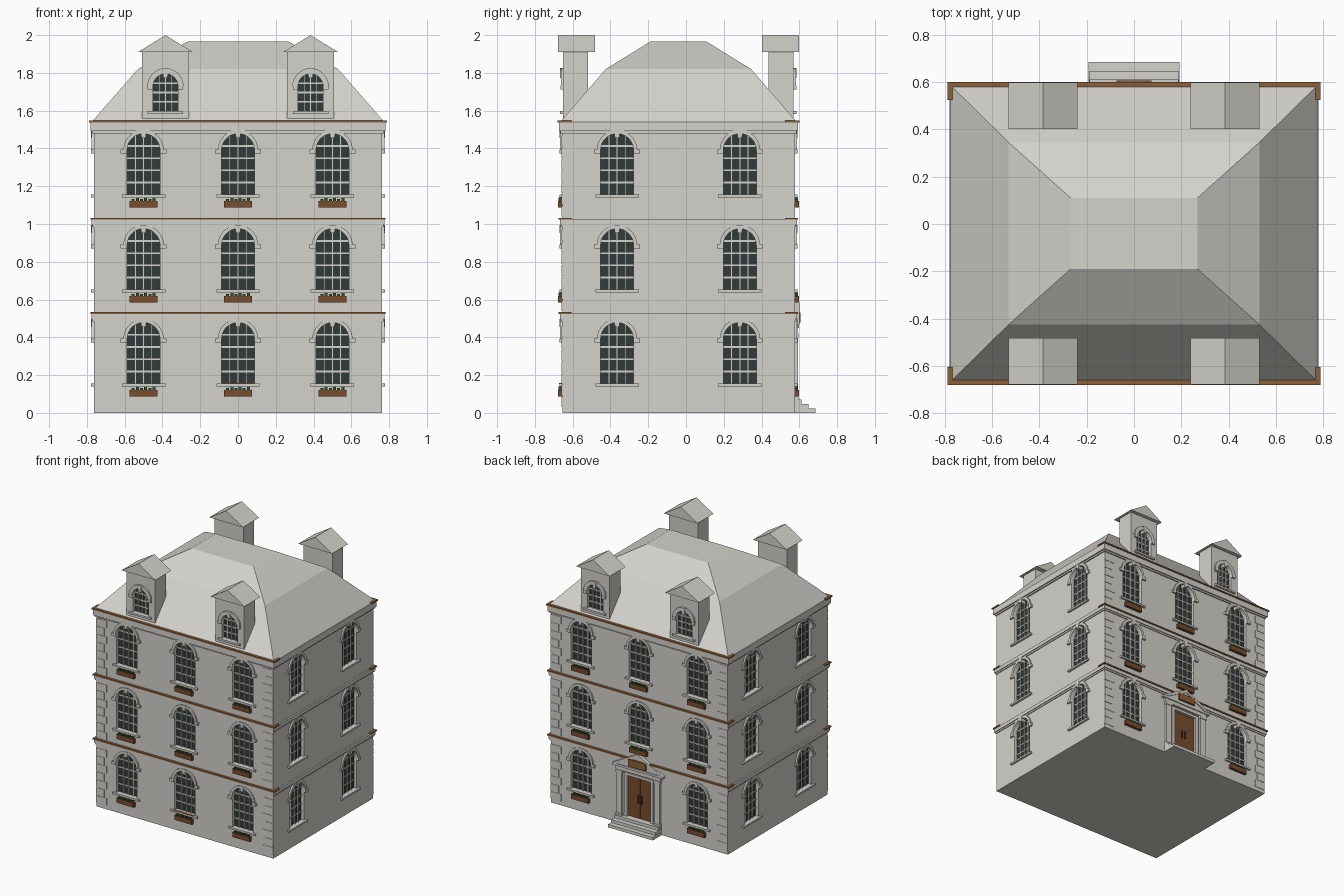
import bpy, bmesh, math
from mathutils import Matrix, Vector

if "Cube" in bpy.data.objects:
    bpy.data.objects.remove(bpy.data.objects["Cube"])

YC = -0.04                 # middle of the walls in y
WX, WY = 0.763, 0.615      # half sizes of the walls


def material(name, rgb):
    m = bpy.data.materials.new(name)
    m.diffuse_color = (*rgb, 1)
    m.use_nodes = True
    m.node_tree.nodes["Principled BSDF"].inputs["Base Color"].default_value = m.diffuse_color
    return m


STONE = material("pale_stone", (0.66, 0.645, 0.60))
GLASS = material("dark_glass", (0.03, 0.043, 0.042))
BROWN = material("brown_wood", (0.19, 0.075, 0.027))
COPPER = material("copper_trim", (0.26, 0.115, 0.04))
GREEN = material("leaf_green", (0.03, 0.075, 0.025))


class Part:
    """Collects prisms in one mesh; local x runs along a wall, y goes inward."""

    def __init__(self, name, mat):
        self.name, self.mat, self.bm = name, mat, bmesh.new()

    def prism(self, M, pts, y0, y1):
        a = [self.bm.verts.new(M @ Vector((x, y0, z))) for x, z in pts]
        b = [self.bm.verts.new(M @ Vector((x, y1, z))) for x, z in pts]
        self.bm.faces.new(a)
        self.bm.faces.new(b[::-1])
        for i in range(len(a)):
            j = (i + 1) % len(a)
            self.bm.faces.new((a[j], a[i], b[i], b[j]))

    def box(self, M, x0, x1, y0, y1, z0, z1):
        self.prism(M, [(x0, z0), (x1, z0), (x1, z1), (x0, z1)], y0, y1)

    def finish(self):
        bmesh.ops.recalc_face_normals(self.bm, faces=self.bm.faces)
        me = bpy.data.meshes.new(self.name)
        self.bm.to_mesh(me)
        me.materials.append(self.mat)
        ob = bpy.data.objects.new(self.name, me)
        bpy.context.collection.objects.link(ob)
        return ob


def frame(x, y, quarter):
    return Matrix.Translation((x, y, 0)) @ Matrix.Rotation(quarter * math.pi / 2, 4, 'Z')


I = Matrix.Translation((0, YC, 0))
FRONT, RIGHT = frame(0, YC - WY, 0), frame(WX, YC, 1)
BACK, LEFT = frame(0, YC + WY, 2), frame(-WX, YC, 3)

walls = Part("walls", STONE)
dormers = Part("dormer_walls", STONE)
cut = Part("wall_cutter", STONE)
dcut = Part("dormer_cutter", STONE)
glass = Part("window_glass", GLASS)
bars = Part("window_bars", STONE)
arches = Part("window_arches", STONE)
sills = Part("window_sills", STONE)
planters = Part("planters", BROWN)
plants = Part("plants", GREEN)
cornice = Part("cornices", STONE)
trim = Part("cornice_trim", COPPER)
quoins = Part("corner_stones", STONE)
gables = Part("dormer_roofs", STONE)
portal = Part("door_surround", STONE)
door = Part("door", BROWN)
fittings = Part("door_fittings", GLASS)
plaque = Part("door_plaque", COPPER)
steps = Part("steps", STONE)


def arc(x, z, r, n=14):
    return [(x + r * math.cos(math.pi * i / n), z + r * math.sin(math.pi * i / n))
            for i in range(n + 1)]


def window(M, x, z0, z1, r, cutter, band, stub, rows):
    """Arched window: niche, glass, glazing bars, arch moulding, keystone, sill."""
    zs = z1 - r
    shape = [(x - r, z0), (x + r, z0)] + arc(x, zs, r)
    cutter.prism(M, shape, -0.05, 0.03)
    glass.prism(M, shape, 0.024, 0.034)
    for u in (-0.5 * r, 0, 0.5 * r):
        bars.box(M, x + u - 0.005, x + u + 0.005, 0.016, 0.026,
                 z0, zs + math.sqrt(r * r - u * u))
    for i in range(1, rows + 1):
        z = z0 + (z1 - z0) * i / (rows + 1)
        w = math.sqrt(r * r - max(0, z - zs) ** 2)
        bars.box(M, x - w, x + w, 0.018, 0.026, z - 0.0045, z + 0.0045)
    arches.prism(M, arc(x, zs, r + band) + arc(x, zs, r)[::-1], -0.012, 0.01)
    for s in (-1, 1):
        a, b = sorted((s * r, s * (r + stub)))
        arches.box(M, x + a, x + b, -0.014, 0.01, zs - 0.018, zs + 0.004)
    arches.prism(M, [(x - 0.011, z1 - 0.022), (x + 0.011, z1 - 0.022),
                     (x + 0.017, z1 + band), (x - 0.017, z1 + band)], -0.016, 0.03)
    sills.box(M, x - r - 0.028, x + r + 0.028, -0.016, 0.03, z0 - 0.014, z0)


# main block with windows on three floors
walls.box(I, -WX, WX, -WY, WY, 0, 1.53)
for z0 in (0.155, 0.652, 1.155):
    for M in (FRONT, BACK):
        for x in (-0.5, 0, 0.5):
            if M is BACK and x == 0 and z0 < 0.5:
                continue
            window(M, x, z0, z0 + 0.323, 0.087, cut, 0.02, 0.034, 4)
            planters.box(M, x - 0.075, x + 0.075, -0.022, 0, z0 - 0.068, z0 - 0.033)
            for i in range(6):
                u = x - 0.055 + i * 0.022
                plants.box(M, u - 0.008, u + 0.008, -0.019, -0.003,
                           z0 - 0.035, z0 - 0.022 + 0.008 * (i % 2))
    for M in (RIGHT, LEFT):
        for x in (-0.325, 0.325):
            window(M, x, z0, z0 + 0.323, 0.087, cut, 0.02, 0.034, 4)
trim.box(FRONT, -0.087, 0.087, -0.018, 0.0, 0.153, 0.158)

# floor bands and eaves, with a metal strip returning around the corners
for z0, z1, d in ((0.485, 0.525, 0.012), (0.985, 1.025, 0.012), (1.48, 1.54, 0.018)):
    cornice.box(I, -WX - d, WX + d, -WY - d, WY + d, z0 + 0.012, z1)
    cornice.box(I, -WX - d / 2, WX + d / 2, -WY - d / 2, WY + d / 2, z0, z0 + 0.012)
    e = d + 0.007
    for s in (-1, 1):
        a, b = sorted((s * (WY - 0.002), s * (WY + e)))
        trim.box(I, -WX - e, WX + e, a, b, z1 - 0.002, z1 + 0.008)
        for t in (-1, 1):
            c, f = sorted((t * (WX - 0.002), t * (WX + e)))
            a2, b2 = sorted((s * (WY - 0.05), s * (WY - 0.002)))
            trim.box(I, c, f, a2, b2, z1 - 0.002, z1 + 0.008)

# shallow corner stones
for M in (FRONT, BACK):
    for base in (0.03, 0.54, 1.04):
        for i in range(7):
            w = 0.07 if i % 2 else 0.09
            for s in (-1, 1):
                a, b = sorted((s * WX, s * (WX - w)))
                quoins.box(M, a, b, -0.003, 0.002, base + i * 0.062, base + i * 0.062 + 0.056)

# hipped roof in two pitches
bm = bmesh.new()
rings = []
for hx, hy, z in ((0.775, 0.626, 1.54), (0.53, 0.385, 1.82), (0.268, 0.15, 1.965)):
    rings.append([bm.verts.new((sx * hx, YC + sy * hy, z))
                  for sx, sy in ((-1, -1), (1, -1), (1, 1), (-1, 1))])
for lo, hi in zip(rings, rings[1:]):
    for i in range(4):
        j = (i + 1) % 4
        bm.faces.new((lo[i], lo[j], hi[j], hi[i]))
bm.faces.new(rings[2])
bm.faces.new(rings[0][::-1])
roof = Part("main_roof", STONE)
roof.bm.free()
roof.bm = bm
roof.finish()

# dormers with gabled caps
for M in (FRONT, BACK):
    D = M @ Matrix.Translation((0, 0.005, 0))
    for x in (-0.384, 0.384):
        dormers.box(D, x - 0.124, x + 0.124, 0, 0.132, 1.55, 1.915)
        gables.prism(D, [(x - 0.146, 1.91), (x + 0.146, 1.91), (x, 2.0)], -0.028, 0.168)
        window(D, x, 1.597, 1.795, 0.066, dcut, 0.03, 0.028, 3)

# entrance on the back
cut.box(BACK, -0.1, 0.1, -0.05, 0.03, 0.07, 0.39)
for s in (-1, 1):
    a, b = sorted((s * 0.002, s * 0.1))
    door.box(BACK, a, b, 0.012, 0.034, 0.07, 0.39)
    fittings.box(BACK, s * 0.015 - 0.004, s * 0.015 + 0.004, 0.004, 0.013, 0.19, 0.25)
    a, b = sorted((s * 0.1, s * 0.125))
    portal.box(BACK, a, b, -0.008, 0.01, 0.07, 0.41)
    a, b = sorted((s * 0.14, s * 0.185))
    portal.box(BACK, a, b, -0.017, 0.01, 0, 0.42)
    portal.box(BACK, a - 0.007, b + 0.007, -0.021, 0.01, 0, 0.085)
    portal.box(BACK, a - 0.007, b + 0.007, -0.021, 0.01, 0.40, 0.42)
portal.box(BACK, -0.1, 0.1, -0.008, 0.01, 0.39, 0.41)
portal.box(BACK, -0.195, 0.195, -0.015, 0.01, 0.42, 0.45)
portal.box(BACK, -0.22, 0.22, -0.023, 0.01, 0.45, 0.466)
portal.prism(BACK, [(-0.2, 0.466), (0.2, 0.466), (0, 0.56)], -0.018, 0.01)
portal.prism(BACK, [(-0.22, 0.466), (-0.18, 0.466), (0, 0.56), (0.18, 0.466),
                    (0.22, 0.466), (0, 0.585)], -0.025, 0.01)
plaque.box(BACK, -0.075, 0.075, -0.032, 0, 0.478, 0.532)
for i in range(3):
    w = 0.193 - 0.002 * i
    steps.box(BACK, -w, w, -0.11 + 0.037 * i, 0.0, 0.0235 * i, 0.0235 * (i + 1))

# carve the niches
for solid, cutter in ((walls, cut), (dormers, dcut)):
    ob, c = solid.finish(), cutter.finish()
    mod = ob.modifiers.new("niches", 'BOOLEAN')
    mod.operation, mod.solver, mod.object = 'DIFFERENCE', 'EXACT', c
    bpy.context.view_layer.objects.active = ob
    bpy.ops.object.modifier_apply(modifier=mod.name)
    bpy.data.objects.remove(c)

for p in (glass, bars, arches, sills, planters, plants, cornice, trim, quoins,
          gables, portal, door, fittings, plaque, steps):
    p.finish()
